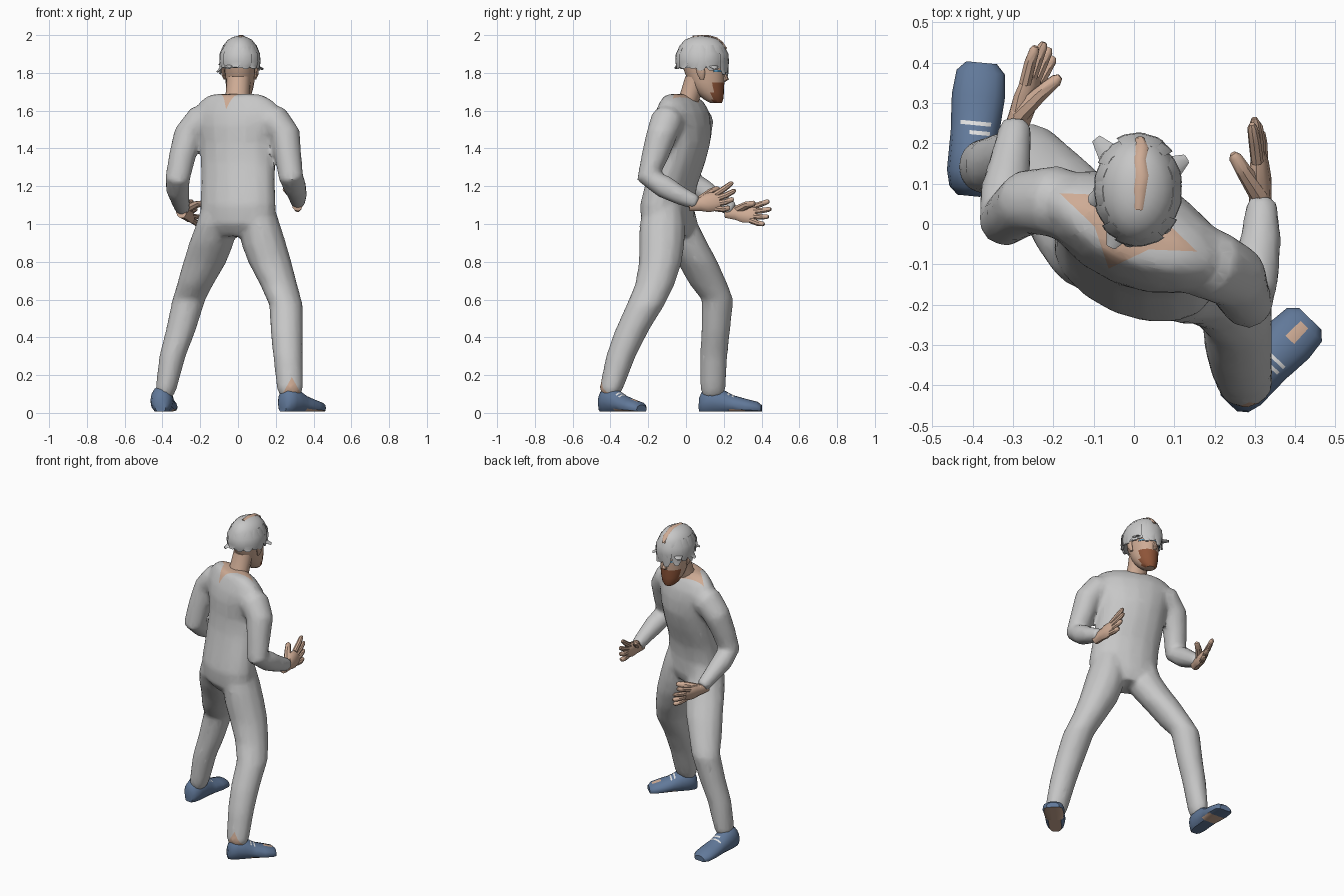
import bpy, bmesh, math, random
from mathutils import Vector

cube = bpy.data.objects.get("Cube")
if cube:
    bpy.data.objects.remove(cube, do_unlink=True)
random.seed(4)


def material(name, rgb):
    m = bpy.data.materials.new(name)
    m.use_nodes = True
    m.diffuse_color = (*rgb, 1)
    m.node_tree.nodes["Principled BSDF"].inputs["Base Color"].default_value = (*rgb, 1)
    return m


GREY = material("pale_grey", (0.57, 0.57, 0.57))
SKIN = material("skin", (0.62, 0.41, 0.30))
BLUE = material("shoe_blue", (0.12, 0.19, 0.32))
BEARD = material("beard_brown", (0.27, 0.09, 0.04))
WHITE = material("stripe_white", (0.75, 0.75, 0.75))
LENS = material("glasses_blue", (0.12, 0.38, 0.62))


def loft(bm, rings, side, normal=None, sides=12):
    """Skin elliptical rings (x, y, z, half width, half depth) into a closed tube."""
    pts = [Vector(r[:3]) for r in rings]
    u, loops = Vector(side), []
    for i, r in enumerate(rings):
        n = Vector(normal) if normal else pts[min(i + 1, len(pts) - 1)] - pts[max(i - 1, 0)]
        n.normalize()
        u = (u - n * u.dot(n)).normalized()
        v = n.cross(u)
        b = r[4] if len(r) > 4 else r[3]
        angles = [math.tau * k / sides for k in range(sides)]
        loops.append([bm.verts.new(pts[i] + u * r[3] * math.cos(a) + v * b * math.sin(a)) for a in angles])
    for lo, hi in zip(loops, loops[1:]):
        for k in range(sides):
            j = (k + 1) % sides
            bm.faces.new((lo[k], lo[j], hi[j], hi[k]))
    bm.faces.new(loops[0])
    bm.faces.new(loops[-1])


def finish(name, bm, mats):
    bmesh.ops.recalc_face_normals(bm, faces=bm.faces[:])
    me = bpy.data.meshes.new(name)
    bm.to_mesh(me)
    bm.free()
    for m in mats:
        me.materials.append(m)
    ob = bpy.data.objects.new(name, me)
    bpy.context.collection.objects.link(ob)
    return ob


def paint(ob, rule):
    for p in ob.data.polygons:
        p.material_index = rule(p.center, p.normal)


UP = (0, 0, 1)
X = (1, 0, 0)
TWIST = Vector((0.92, -0.39, 0))      # line of the hips and shoulders
AHEAD = Vector((0.39, 0.92, 0))

# Suit: torso, legs and sleeves fused into one skin
bm = bmesh.new()
loft(bm, [(0, -.08, .935, .14, .09), (0, -.095, 1.0, .208, .128), (0, -.10, 1.1, .212, .13),
          (0, -.08, 1.2, .207, .124), (0, -.04, 1.33, .208, .13), (0, -.02, 1.43, .212, .137),
          (0, -.02, 1.52, .235, .134), (0, -.02, 1.59, .25, .118), (-.005, -.022, 1.645, .215, .09),
          (-.01, -.03, 1.675, .17, .065), (-.01, -.03, 1.688, .13, .045)],
     TWIST, UP, 16)
loft(bm, [(.10, -.12, 1.1, .09, .10), (.115, -.125, 1.0, .108, .122), (.135, -.128, .9, .12, .122),
          (.168, -.135, .8, .116, .115), (.215, -.165, .68, .1, .106), (.255, -.215, .57, .09, .102),
          (.258, -.29, .43, .087, .09), (.265, -.345, .3, .08, .08), (.275, -.395, .13, .071, .063),
          (.275, -.40, .08, .05, .04)], X, UP)
loft(bm, [(-.10, -.06, 1.1, .09, .10), (-.115, -.05, 1.0, .108, .115), (-.14, 0, .9, .12, .115),
          (-.175, .06, .8, .116, .109), (-.227, .12, .68, .098, .102), (-.26, .167, .6, .089, .085),
          (-.305, .157, .43, .08, .077), (-.347, .147, .3, .071, .073), (-.38, .143, .13, .057, .068),
          (-.385, .14, .08, .04, .05)], X, UP)
loft(bm, [(.12, -.07, 1.545, .088), (.2, -.105, 1.54, .09), (.25, -.13, 1.47, .082),
          (.265, -.165, 1.36, .072), (.28, -.197, 1.25, .067), (.30, -.12, 1.2, .063),
          (.315, -.03, 1.15, .051), (.317, .06, 1.112, .04)], (0, 1, 0))
loft(bm, [(-.12, .03, 1.545, .088), (-.205, .058, 1.54, .09), (-.262, .055, 1.47, .082),
          (-.295, .03, 1.36, .072), (-.32, .008, 1.24, .067), (-.32, .08, 1.185, .063),
          (-.305, .17, 1.125, .051), (-.292, .25, 1.075, .041)], (0, 1, 0))
suit = finish("body_suit", bm, [GREY, SKIN])
mod = suit.modifiers.new("fuse", "REMESH")
mod.mode, mod.voxel_size = "VOXEL", 0.013
mod = suit.modifiers.new("soften", "SMOOTH")
mod.factor, mod.iterations = 0.5, 10
suit.modifiers.new("facets", "DECIMATE").ratio = 0.2
fused = bpy.data.meshes.new_from_object(suit.evaluated_get(bpy.context.evaluated_depsgraph_get()))
suit.modifiers.clear()
suit.data = fused
fused.name = "body_suit"
fused.materials.clear()
for m in (GREY, SKIN):
    fused.materials.append(m)

# Cut clean edges for the open collar and the gap above the rear heel
NECK = Vector((-.018, -.005, 0))
KITES = [(NECK + AHEAD * .01, .185, .07), (NECK - AHEAD * .03, .075, .085)]
GAP = Vector((.285, 0, .19))
cuts = [(p + TWIST * sx * a, TWIST * sx / a + AHEAD * sy / b, lambda c: c.z > 1.6)
        for p, a, b in KITES for sx in (-1, 1) for sy in (-1, 1)]
cuts += [(GAP, Vector((s, 0, .55)), lambda c: c.z < .25 and c.x > 0) for s in (-1, 1)]
bm = bmesh.new()
bm.from_mesh(fused)
for point, normal, region in cuts:
    faces = [f for f in bm.faces if region(f.calc_center_median())]
    parts = {g for f in faces for g in (*f.verts, *f.edges, f)}
    bmesh.ops.bisect_plane(bm, geom=list(parts), plane_co=point, plane_no=normal.normalized())
bm.to_mesh(fused)
bm.free()


def suit_rule(c, n):
    def inside(p, a, b):
        d = c - p
        return abs(d.dot(TWIST)) / a + abs(d.dot(AHEAD)) / b < 1
    collar = c.z > 1.6 and any(inside(*kite) for kite in KITES)
    heel_gap = abs(c.x - GAP.x) < .55 * (GAP.z - c.z) and c.z < GAP.z and n.y < -.3
    return int(collar or heel_gap)


paint(suit, suit_rule)

# Hands: flattened palm, four fanned fingers and a thumb


def hand(name, wrist, forward, across, curl, thumb):
    w, f, a, c = Vector(wrist), Vector(forward).normalized(), Vector(across).normalized(), Vector(curl)
    bm = bmesh.new()
    palm = [(-.04, .032, .028), (.02, .04, .028), (.06, .052, .028), (.10, .05, .022), (.125, .04, .014)]
    loft(bm, [(*(w + f * d), p, q) for d, p, q in palm], a, sides=10)
    for i, length in enumerate((.095, .11, .1, .08)):
        s = i - 1.5
        base = w + f * .10 + a * s * .025
        mid = base + f * length * .55 + a * s * .012 + c * .008
        tip = base + f * length + a * s * .02 + c * .022
        loft(bm, [(*base, .016), (*mid, .0155), (*base.lerp(tip, .9), .013), (*tip, .007)], a, sides=8)
    t = Vector(thumb)
    root = w + f * .02 - a * .015
    joint = root.lerp(w + t, .55) - a * .008
    loft(bm, [(*root, .026), (*joint, .02), (*joint.lerp(w + t, .8), .016), (*(w + t), .008)], a, sides=8)
    return finish(name, bm, [SKIN])


hand("rear_hand", (.313, .055, 1.105), (-.02, 1, .14), (.15, 0, -1), (-.3, 0, 1), (-.068, .12, .085))
hand("forward_hand", (-.288, .25, 1.06), (.32, .95, -.06), (.4, -.1, -1), (.3, 0, .5), (.105, .115, .05))

# Shoes: rings run from heel to toe, with flat soles and two instep stripes


def shoe(name, heel, toe, rule):
    h = Vector((*heel, 0))
    f = Vector((*toe, 0)) - h
    size = f.length
    f.normalize()
    shape = [(0, .028, .08), (.06, .05, .125), (.18, .06, .145), (.34, .06, .13), (.46, .06, .11),
             (.49, .06, .104), (.53, .061, .098), (.56, .062, .093), (.75, .066, .075),
             (.93, .06, .06), (1, .038, .042)]
    bm = bmesh.new()
    loft(bm, [(*(h + f * size * t + Vector((0, 0, z * .45))), w, z * .55) for t, w, z in shape],
         (f.y, -f.x, 0), f, 14)
    for v in bm.verts:
        v.co.z = max(v.co.z, .008)
    ob = finish(name, bm, [BLUE, SKIN, WHITE])

    def colour(c, n):
        t = (c - h).dot(f) / size
        if n.z > .5 and abs(c.x) < .42 and (.46 < t < .49 or .53 < t < .56):
            return 2 if c.x < -.365 or n.z > .75 and c.x > 0 else 0
        return int(rule(c, n, t))
    paint(ob, colour)


TOE = Vector((.405, -.269, 0))
shoe("rear_shoe", (.235, -.445), (.437, -.235),
     lambda c, n, t: n.z < -.7 or (n.z > .3 and (c - TOE).xy.length < .02))
shoe("forward_shoe", (-.41, .07), (-.378, .4), lambda c, n, t: n.z < -.7 and .5 < t < .8)

# Neck and head, with the beard on the lower face
bm = bmesh.new()
loft(bm, [(-.01, -.005, 1.62, .07, .06), (-.002, .03, 1.70, .062, .058), (.005, .06, 1.78, .064, .064)], X, UP)
finish("neck", bm, [SKIN])
bm = bmesh.new()
loft(bm, [(.01, .16, 1.64, .028, .03), (.01, .145, 1.66, .05, .052), (.01, .127, 1.695, .064, .074),
          (.01, .115, 1.725, .072, .087), (.01, .109, 1.75, .076, .094), (.01, .10, 1.8, .08, .106),
          (.01, .09, 1.86, .084, .118), (.01, .085, 1.92, .08, .11), (.01, .085, 1.97, .045, .07)],
     X, UP, 20)
head = finish("head", bm, [SKIN, BEARD])
paint(head, lambda c, n: int(c.z < 1.75 and c.y > .14 and n.z > -.9))

bm = bmesh.new()
loft(bm, [(.01, .195, 1.81, .008), (.01, .205, 1.785, .012), (.01, .212, 1.765, .015), (.01, .197, 1.752, .01)],
     X, UP, 8)
finish("nose", bm, [SKIN])
for side, word in ((-1, "left"), (1, "right")):
    bm = bmesh.new()
    ex = .01 + side * .08
    loft(bm, [(ex, .085, 1.765, .006, .01), (ex + side * .008, .08, 1.79, .01, .02),
              (ex + side * .01, .075, 1.82, .01, .024), (ex, .08, 1.835, .005, .012)], X, UP, 8)
    finish(word + "_ear", bm, [SKIN])

# Glasses: one thin band wrapping the eyes
bm = bmesh.new()
band = []
for k in range(11):
    a = math.radians(25 + 130 * k / 10)
    band.append((.01 + .086 * math.cos(a), .10 + .112 * math.sin(a), 1.81, .003, .005))
loft(bm, band, (1, 0, 0), sides=6)
finish("glasses", bm, [LENS])

# Hair: cap, broad hugging locks, and a bare parting
bm = bmesh.new()
loft(bm, [(.01, .083, 1.825, .094, .127), (.01, .084, 1.86, .102, .135), (.01, .085, 1.905, .101, .134),
          (.01, .085, 1.945, .088, .119), (.01, .085, 1.975, .064, .09), (.01, .085, 1.99, .036, .055),
          (.01, .085, 1.996, .012, .02)], X, UP, 20)


def lock(angle, drop, flare):
    c, s = math.cos(angle), math.sin(angle)
    path = [(.82, 1.945, .02), (1.0, 1.9, .034), (1.015, 1.86, .036), (1, 1.85 - drop * .6, .028),
            (1 + flare, 1.845 - drop, .012)]
    loft(bm, [(.01 + .101 * c * k, .085 + .134 * s * k, z, w, .006) for k, z, w in path],
         (-s, c, 0), sides=6)


for k in range(14):
    angle = math.tau * (k + random.uniform(-.25, .25)) / 14
    drop = random.uniform(.03, .06) * (.5 if math.sin(angle) < -.3 else 1)
    lock(angle, drop, random.uniform(-.04, .06))
for angle, drop, flare in ((.45, .025, .32), (2.4, .0, .4), (4.15, .02, .25), (1.75, .065, 0), (3.3, .04, .2)):
    lock(angle, drop, flare)
finish("hair", bm, [GREY])
bm = bmesh.new()
loft(bm, [(.012, .035, 1.991, .01, .007), (.015, .085, 1.997, .015, .005), (.02, .12, 1.994, .016, .006),
          (.015, .16, 1.983, .014, .007), (.02, .188, 1.962, .016, .007), (.015, .212, 1.928, .011, .007)],
     X, sides=6)
finish("hair_parting", bm, [SKIN])

# Shade softly while keeping sharp creases
for ob in bpy.context.collection.objects:
    if ob.type == "MESH":
        bpy.ops.object.select_all(action="DESELECT")
        ob.select_set(True)
        bpy.context.view_layer.objects.active = ob
        bpy.ops.object.shade_smooth_by_angle(angle=math.radians(40))
